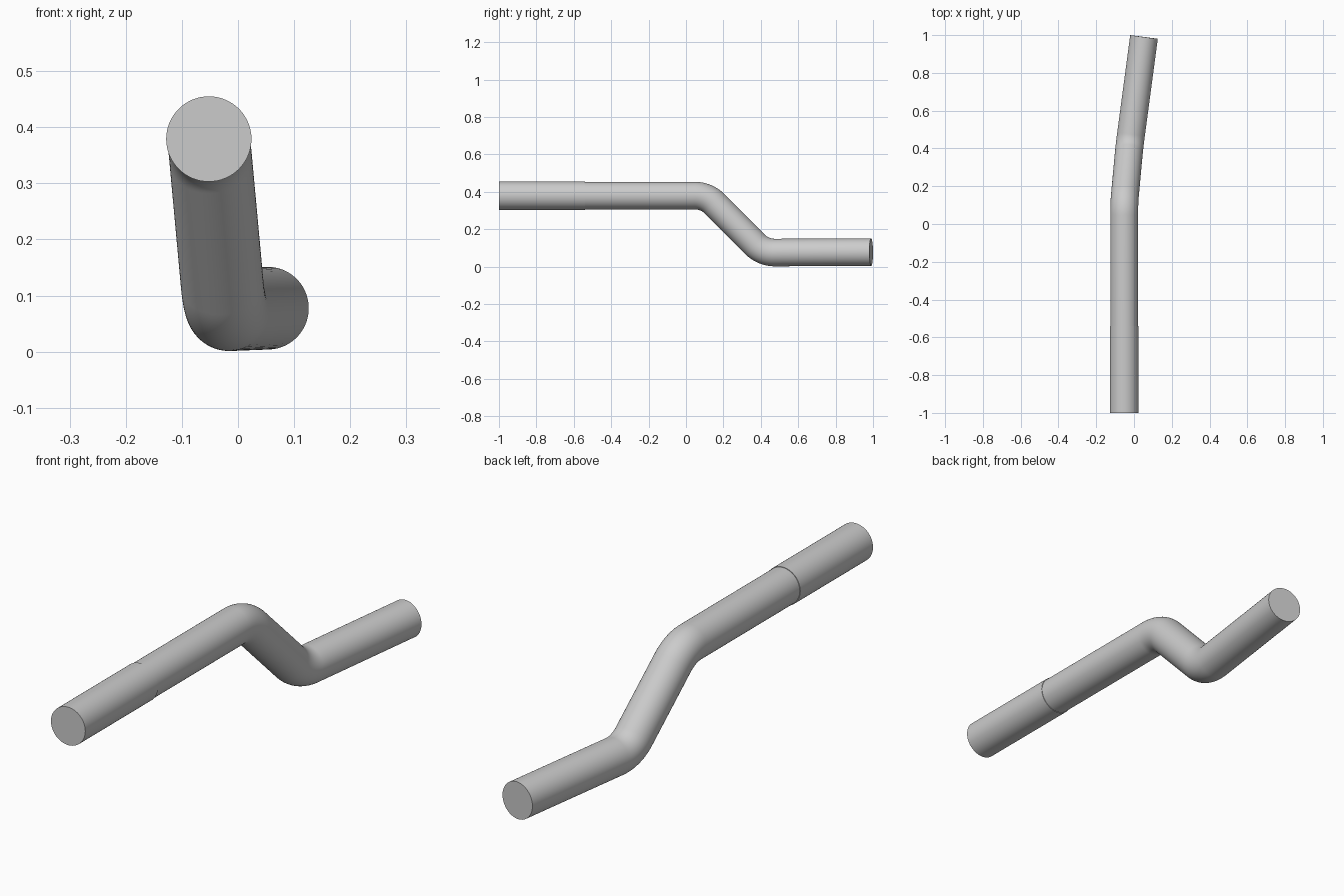
import bpy
import bmesh
import math
from mathutils import Vector

SIDES = 64
PIPE_R = 0.0737
SLEEVE_R = 0.076
BEND_R = 0.15
BEND_STEPS = 14

cube = bpy.data.objects.get("Cube")
if cube:
    bpy.data.objects.remove(cube, do_unlink=True)

grey = bpy.data.materials.new("plain grey")
grey.use_nodes = True
colour = (0.6, 0.6, 0.6, 1.0)
grey.diffuse_color = colour
grey.node_tree.nodes["Principled BSDF"].inputs["Base Color"].default_value = colour


def rounded_path(corners, radius):
    """Replace each inner corner with a circular arc."""
    path = [corners[0]]
    for before, corner, after in zip(corners, corners[1:], corners[2:]):
        into = (corner - before).normalized()
        out = (after - corner).normalized()
        turn = into.angle(out)
        start = corner - into * radius * math.tan(turn / 2)
        inward = (out - into * out.dot(into)).normalized()
        for i in range(BEND_STEPS + 1):
            a = turn * i / BEND_STEPS
            path.append(start + into * radius * math.sin(a)
                        + inward * radius * (1 - math.cos(a)))
    path.append(corners[-1])
    return path


def tube(name, path, radius):
    """Sweep a capped circle along a path."""
    bm = bmesh.new()
    rings = []
    side = Vector((1, 0, 0))
    for i, point in enumerate(path):
        ahead = (path[min(i + 1, len(path) - 1)] - point).normalized()
        behind = (point - path[max(i - 1, 0)]).normalized()
        along = (ahead + behind).normalized()
        side = (side - along * side.dot(along)).normalized()
        up = side.cross(along)
        rings.append([bm.verts.new(point + radius * (side * math.cos(a) + up * math.sin(a)))
                      for a in (math.tau * k / SIDES for k in range(SIDES))])
    for r0, r1 in zip(rings, rings[1:]):
        for k in range(SIDES):
            n = (k + 1) % SIDES
            bm.faces.new((r0[k], r0[n], r1[n], r1[k]))
    bm.faces.new(rings[0])
    bm.faces.new(rings[-1])
    bmesh.ops.recalc_face_normals(bm, faces=bm.faces)
    mesh = bpy.data.meshes.new(name)
    bm.to_mesh(mesh)
    bm.free()
    mesh.materials.append(grey)
    obj = bpy.data.objects.new(name, mesh)
    bpy.context.collection.objects.link(obj)
    bpy.ops.object.select_all(action='DESELECT')
    obj.select_set(True)
    bpy.context.view_layer.objects.active = obj
    bpy.ops.object.shade_smooth_by_angle(angle=math.radians(35))
    return obj


# Wider straight sleeve at the front end
sleeve_front = Vector((-0.052, -1.0, 0.379))
sleeve_back = Vector((-0.052, -0.54, 0.379))
tube("sleeve", [sleeve_front, sleeve_back], SLEEVE_R)

# Bent pipe running back, dropping, then levelling out with a slight turn
corners = [
    Vector((-0.052, -0.56, 0.379)),
    Vector((-0.052, 0.11, 0.379)),
    Vector((-0.024, 0.413, 0.0745)),
    Vector((0.053, 0.99, 0.0775)),
]
tube("bent_pipe", rounded_path(corners, BEND_R), PIPE_R)
